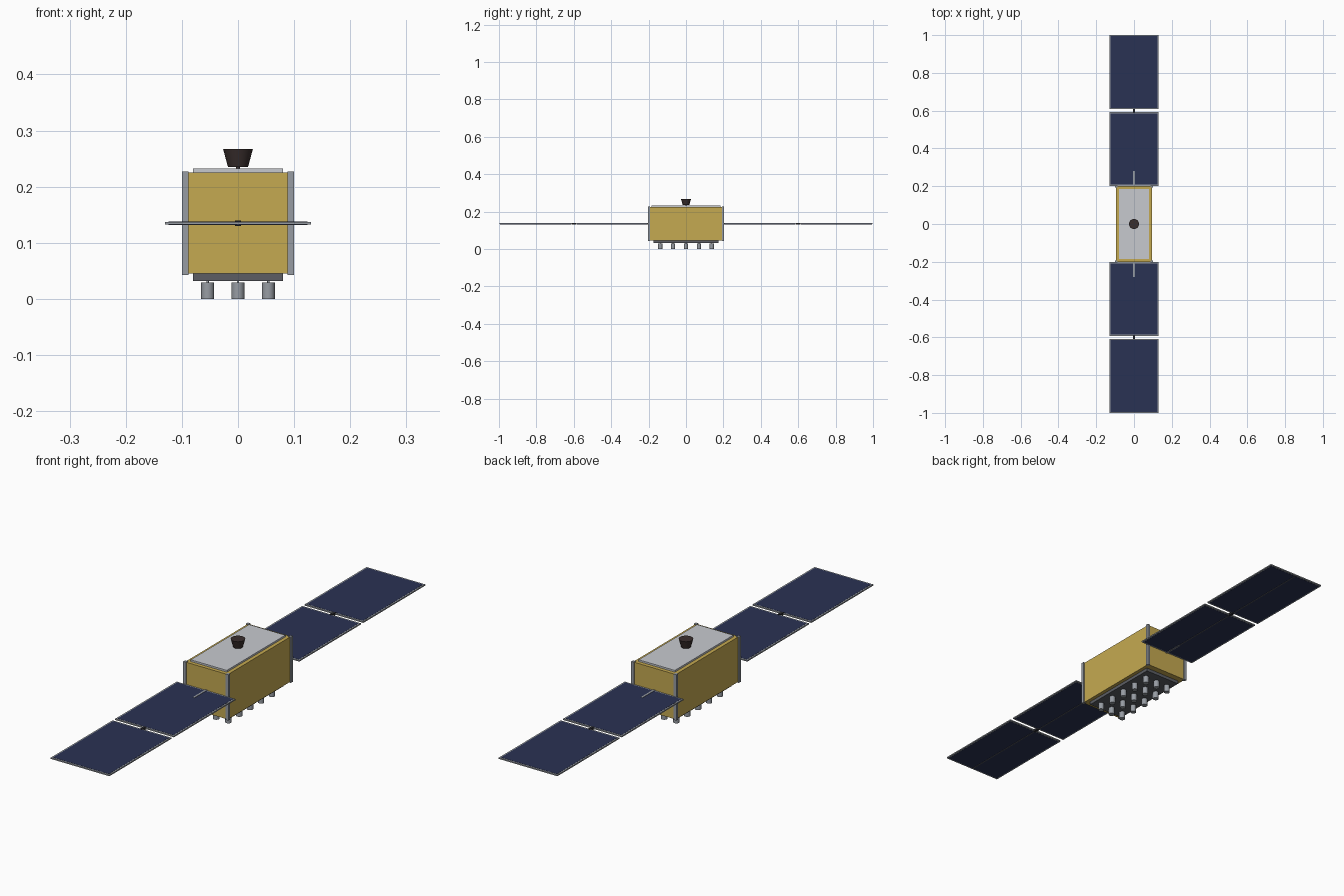
import bpy, bmesh, math

if "Cube" in bpy.data.objects:
    bpy.data.objects.remove(bpy.data.objects["Cube"])


def material(name, rgb):
    m = bpy.data.materials.new(name)
    m.diffuse_color = tuple((c / 255) ** 2.2 for c in rgb) + (1,)
    m.use_nodes = True
    m.node_tree.nodes["Principled BSDF"].inputs["Base Color"].default_value = m.diffuse_color
    return m


GOLD = material("gold foil", (196, 168, 82))
STEEL = material("steel grey", (150, 155, 162))
LIGHT = material("light grey", (198, 201, 206))
DARK = material("dark grey", (92, 94, 100))
NAVY = material("solar navy", (46, 53, 84))
BROWN = material("dark brown", (60, 50, 49))
BLACK = material("hinge black", (45, 45, 50))


def finish(bm, name, mat):
    bmesh.ops.recalc_face_normals(bm, faces=bm.faces)
    me = bpy.data.meshes.new(name)
    bm.to_mesh(me)
    bm.free()
    ob = bpy.data.objects.new(name, me)
    bpy.context.collection.objects.link(ob)
    me.materials.append(mat)
    return ob


def box(name, lo, hi, mat):
    bm = bmesh.new()
    bmesh.ops.create_cube(bm, size=1)
    for v in bm.verts:
        v.co = [(a + b) / 2 + c * (b - a) for a, b, c in zip(lo, hi, v.co)]
    return finish(bm, name, mat)


def lathe(name, profile, mat, x=0, y=0, sides=24):
    """Spin (radius, z) points around a vertical axis at x, y."""
    bm = bmesh.new()
    vs = [bm.verts.new((x + r, y, z)) for r, z in profile]
    es = [bm.edges.new(p) for p in zip(vs, vs[1:])]
    bmesh.ops.spin(bm, geom=vs + es, cent=(x, y, 0), axis=(0, 0, 1),
                   angle=math.tau, steps=sides)
    bmesh.ops.remove_doubles(bm, verts=bm.verts, dist=1e-5)
    ob = finish(bm, name, mat)
    for f in ob.data.polygons:
        f.use_smooth = True
    bpy.context.view_layer.objects.active = ob
    ob.select_set(True)
    bpy.ops.object.shade_smooth_by_angle(angle=math.radians(35))
    ob.select_set(False)
    return ob


# Foil body with corner rails, roof plate and base plate
box("body", (-.095, -.2, .045), (.095, .2, .225), GOLD)
for sx in (-1, 1):
    for sy in (-1, 1):
        cx, cy = sx * .094, sy * .198
        box("corner_rail", (cx - .006, cy - .006, .043), (cx + .006, cy + .006, .227), STEEL)
box("roof_plate", (-.08, -.185, .225), (.08, .185, .232), LIGHT)
box("base_plate", (-.08, -.175, .032), (.08, .175, .045), DARK)

# Grid of short antenna cylinders under the base, each on a thin pin
for x in (-.054, 0, .054):
    for j in range(-2, 3):
        lathe("antenna_element", [(0, 0), (.0115, 0), (.0115, .029), (.002, .029),
                                  (.002, .033), (0, .033)], STEEL, x, j * .069)

# Nozzle on the roof
lathe("nozzle", [(0, .231), (.004, .231), (.004, .2355), (.018, .2355),
                 (.0265, .267), (0, .267)], BROWN, sides=32)

# Solar wings: boom, two framed panels, hinge and back spar on each side
for s in (-1, 1):
    def wing(name, x, y0, y1, z0, z1, mat):
        a, b = sorted((s * y0, s * y1))
        box(name, (-x, a, z0), (x, b, z1), mat)

    wing("boom", .004, .19, .28, .131, .139, STEEL)
    wing("hinge", .005, .588, .612, .13, .14, BLACK)
    for y0, y1 in ((.202, .592), (.608, 1.0)):
        wing("panel_frame", .13, y0, y1, .1325, .1375, STEEL)
        wing("solar_cells", .124, y0 + .006, y1 - .006, .132, .138, NAVY)
        wing("back_spar", .002, y0 + .006, y1 - .006, .131, .133, DARK)
